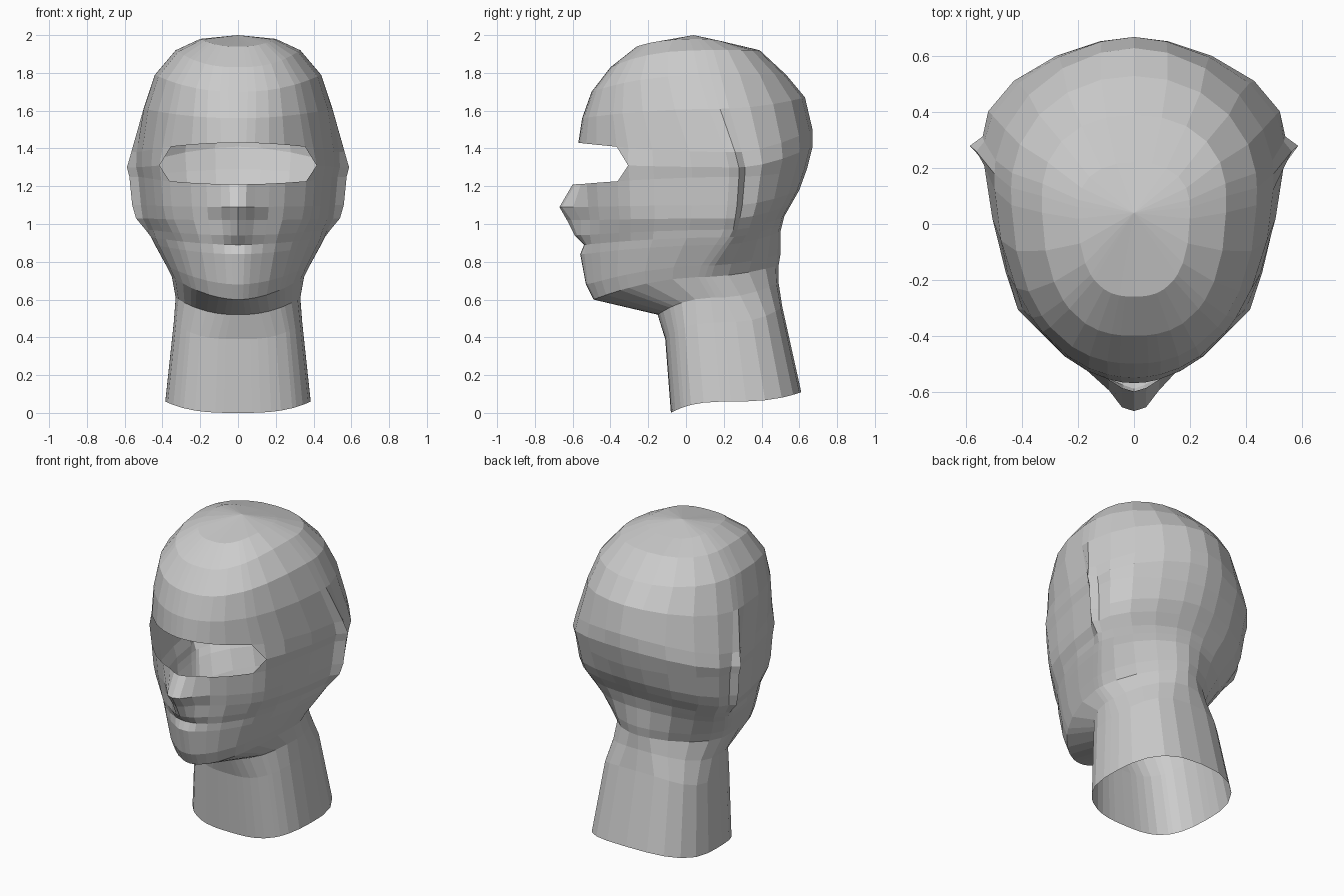
import bpy, bmesh
from math import sin, cos, radians

cube = bpy.data.objects.get("Cube")
if cube:
    bpy.data.objects.remove(cube, do_unlink=True)

# Tilted rings, crown to neck:
# (front y, front z, side x, side y, side z, back y, back z, roundness)
RINGS = [
    (-.26, 1.94, .2, .06, 1.98, .22, 1.96, 2.6),
    (-.4, 1.83, .33, .1, 1.92, .39, 1.92, 2.5),
    (-.5, 1.7, .44, .13, 1.79, .53, 1.79, 2.3),
    (-.55, 1.56, .5, .18, 1.61, .63, 1.67, 2.1),
    (-.57, 1.43, .565, .26, 1.38, .67, 1.5, 1.9),
    (-.58, 1.32, .588, .28, 1.3, .67, 1.41, 1.9),
    (-.57, 1.21, .575, .28, 1.25, .64, 1.29, 1.9),
    (-.56, 1.09, .56, .27, 1.1, .6, 1.18, 1.9),
    (-.55, 1.02, .54, .26, 1.03, .56, 1.11, 1.9),
    (-.55, .94, .49, .25, .97, .52, 1.04, 1.9),
    (-.54, .89, .46, .23, .93, .51, 1, 1.9),
    (-.54, .84, .44, .2, .89, .5, .96, 1.9),
    (-.52, .68, .38, .12, .78, .5, .84, 1.9),
    (-.49, .6, .35, .1, .72, .49, .78, 1.9),
    (-.15, .52, .33, .16, .61, .49, .69, 2.3),
    (-.11, .39, .34, .2, .48, .51, .56, 3),
    (-.08, 0, .385, .24, .06, .61, .11, 3),
]
BACK_ROUNDNESS = .9
# Forward push of the middle columns on each ring: nose, lips and chin
BUMPS = {6: (.03, .02, 0), 7: (.11, .1, .05), 8: (.08, .06, .02),
         9: (.04, .03, .02), 11: (.02, .02, .01), 12: (.01, .01, .01)}
ANGLES = [0, 5, 10, 18, 27, 40, 46, 57, 72, 86, 90, 97, 112, 130, 148, 165, 180]
SLIT_TOP, SLIT_COL = 4, 5
# Columns drawn in around the ear, and how strongly on each ring
EAR_INSET = {7: .06, 8: .09, 9: .08, 11: .07, 12: .03}
EAR_STRENGTH = {4: .6, 5: 1, 6: 1, 7: 1, 8: .8, 9: .4}


def ring_point(ring, column):
    """Point on the left half of a ring at the given column."""
    front_y, front_z, width, side_y, side_z, back_y, back_z, roundness = RINGS[ring]
    angle = radians(ANGLES[column])
    across, along = abs(sin(angle)), abs(cos(angle))
    end_y, end_z = front_y, front_z
    if ANGLES[column] > 90:
        end_y, end_z = back_y, back_z
        roundness *= BACK_ROUNDNESS
    inset = EAR_INSET.get(column, 0) * EAR_STRENGTH.get(ring, 0)
    x = width * across ** (2 / roundness) * (1 - inset)
    y = side_y + (end_y - side_y) * along ** (2 / roundness)
    z = end_z + (side_z - end_z) * across * across
    if column < 3 and ring in BUMPS:
        y -= BUMPS[ring][column]
    on_centre = column in (0, len(ANGLES) - 1)
    return (0 if on_centre else x), y, z


bm = bmesh.new()
last = len(ANGLES) - 1
grid = []
for ring in range(len(RINGS)):
    half = [bm.verts.new(ring_point(ring, column)) for column in range(last + 1)]
    mirror = [bm.verts.new((-v.co.x, v.co.y, v.co.z)) for v in half[1:-1]]
    grid.append((half, [half[0]] + mirror + [half[-1]]))

apex = bm.verts.new((0, .04, 2))
for side in (0, 1):
    def face(*verts):
        bm.faces.new(verts if side == 0 else verts[::-1])

    # Crown cap
    top = grid[0][side]
    for c in range(last):
        face(apex, top[c], top[c + 1])
    # Skull, face and neck, leaving a round-ended eye opening
    for ring in range(len(RINGS) - 1):
        up, low = grid[ring][side], grid[ring + 1][side]
        in_slit = ring in (SLIT_TOP, SLIT_TOP + 1)
        for c in range(last):
            if in_slit and c < SLIT_COL:
                continue
            if in_slit and c == SLIT_COL:
                if ring == SLIT_TOP:
                    face(up[c], low[c + 1], up[c + 1])
                else:
                    face(up[c + 1], low[c], low[c + 1])
            else:
                face(up[c], low[c], low[c + 1], up[c + 1])

loose = [v for v in bm.verts if not v.link_faces]
bmesh.ops.delete(bm, geom=loose, context='VERTS')
bmesh.ops.recalc_face_normals(bm, faces=bm.faces)
mesh = bpy.data.meshes.new("head_and_neck")
bm.to_mesh(mesh)
bm.free()

# Single flat colour
colour = (.6, .6, .6, 1)
grey = bpy.data.materials.new("light_grey")
grey.use_nodes = True
grey.diffuse_color = colour
grey.node_tree.nodes["Principled BSDF"].inputs["Base Color"].default_value = colour
mesh.materials.append(grey)

head = bpy.data.objects.new("head_and_neck", mesh)
bpy.context.scene.collection.objects.link(head)
